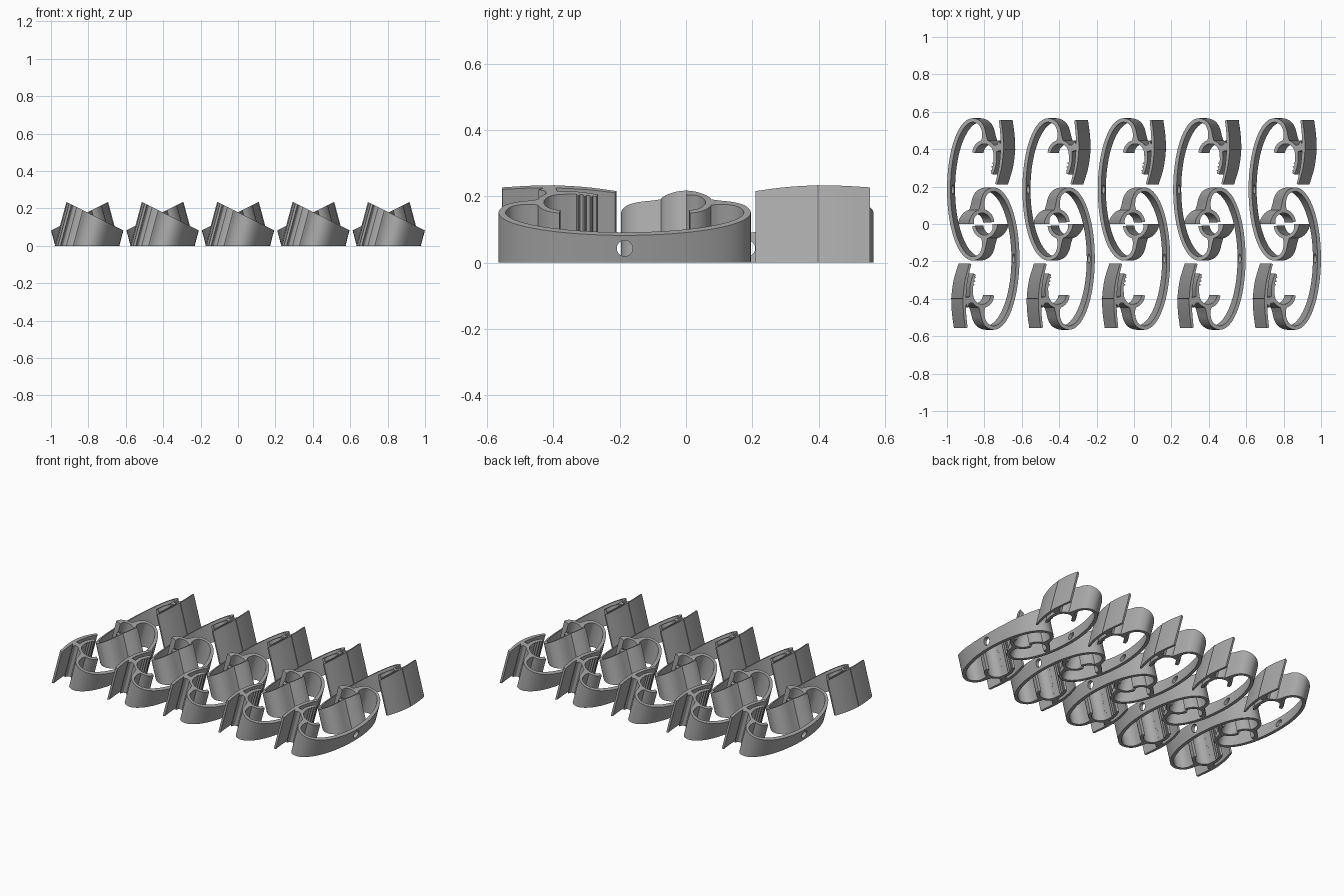
import bpy, bmesh, math
from mathutils import Vector

if "Cube" in bpy.data.objects:
    bpy.data.objects.remove(bpy.data.objects["Cube"])

LEAN = 0.268      # sideways shift per unit of height
PITCH = 0.403     # spacing of the clip pairs

grey = bpy.data.materials.new("plain grey")
grey.diffuse_color = (0.40, 0.40, 0.40, 1)
grey.use_nodes = True
grey.node_tree.nodes["Principled BSDF"].inputs["Base Color"].default_value = grey.diffuse_color


def top_height(u):
    # slanted top plane, met along the leaning direction
    return (0.179 - 0.5 * u) / 1.134


def smooth_path(pts, steps=6):
    # Catmull-Rom through (u, y, half width)
    p = [Vector(q) for q in pts]
    p = [2 * p[0] - p[1]] + p + [2 * p[-1] - p[-2]]
    out = []
    for i in range(1, len(p) - 2):
        a, b, c, d = p[i - 1:i + 3]
        for k in range(steps):
            t = k / steps
            out.append(0.5 * (2 * b + (c - a) * t + (2 * a - 5 * b + 4 * c - d) * t * t
                              + (3 * b - a - 3 * c + d) * t ** 3))
    return out + [p[-2]]


def ribbon(name, path):
    # leaning wall with a flat base and a slanted top
    left, right = [], []
    for i, p in enumerate(path):
        t = (path[min(i + 1, len(path) - 1)] - path[max(i - 1, 0)]).xy.normalized()
        n = Vector((-t.y, t.x)) * p.z
        left.append(p.xy + n)
        right.append(p.xy - n)
    bm = bmesh.new()
    rows = []
    for l, r in zip(left, right):
        row = []
        for q in (l, r):
            z = top_height(q.x)
            row.append(bm.verts.new((q.x, q.y, 0)))
            row.append(bm.verts.new((q.x + LEAN * z, q.y, z)))
        rows.append(row)
    for a, b in zip(rows, rows[1:]):
        for i, j in ((0, 1), (1, 3), (3, 2), (2, 0)):
            bm.faces.new((a[i], a[j], b[j], b[i]))
    for row in (rows[0], rows[-1]):
        bm.faces.new((row[0], row[1], row[3], row[2]))
    bmesh.ops.recalc_face_normals(bm, faces=bm.faces)
    me = bpy.data.meshes.new(name)
    bm.to_mesh(me)
    bm.free()
    me.materials.append(grey)
    ob = bpy.data.objects.new(name, me)
    bpy.context.collection.objects.link(ob)
    return ob


def cup_path(cy, a0, a1, bulb):
    # half-round gripping cup, optionally swollen at its first end
    out = []
    for i in range(25):
        a = math.radians(a0 + (a1 - a0) * i / 24)
        w = 0.010 + (0.006 * max(0, 1 - i / 5) if bulb else 0)
        out.append(Vector((-0.055 + 0.064 * math.cos(a), cy + 0.064 * math.sin(a), w)))
    return out


# large spring ring: half ellipse with both ends curling into the necks
MID, W = -0.185, 0.0105
curl = [(-0.055, 0.258, 0.021), (-0.054, 0.285, 0.013), (-0.046, 0.325, W), (-0.025, 0.356, W)]
ring = [(u, MID + y, w) for u, y, w in curl]
for i in range(13):
    a = math.radians(90 - 15 * i)
    ring.append((0.014 + 0.147 * math.cos(a), MID + 0.370 * math.sin(a), W))
ring += [(u, MID - y, w) for u, y, w in reversed(curl)]
spring = ribbon("spring_ring", smooth_path(ring))

# drilled hole in the ring's outer side
bpy.ops.mesh.primitive_cylinder_add(vertices=24, radius=0.024, depth=0.16,
                                    location=(0.17, MID, 0.043), rotation=(0, math.pi / 2, 0))
cutter = bpy.context.object
cutter.hide_render = True
cutter.data.materials.append(grey)
mod = spring.modifiers.new("hole", "BOOLEAN")
mod.operation, mod.object, mod.solver = "DIFFERENCE", cutter, "EXACT"
bpy.context.view_layer.update()
spring.data = bpy.data.meshes.new_from_object(
    spring.evaluated_get(bpy.context.evaluated_depsgraph_get()))
spring.modifiers.clear()
bpy.data.objects.remove(cutter)

parts = [
    spring,
    ribbon("upper_cup", cup_path(0.005, 185, 5, True)),
    ribbon("lower_cup", cup_path(-0.375, 180, 355, False)),
    # jaw wall running up from the lower cup
    ribbon("jaw_wall", smooth_path([(-0.119, -0.378, 0.010), (-0.120, -0.34, 0.009),
                                    (-0.112, -0.30, 0.008), (-0.100, -0.268, 0.007)])),
    # thumb tab and the web that joins it to the jaw
    ribbon("thumb_tab", smooth_path([(-0.150, -0.555, 0.007), (-0.160, -0.47, 0.008),
                                     (-0.161, -0.39, 0.009), (-0.150, -0.30, 0.008),
                                     (-0.126, -0.212, 0.006)])),
    ribbon("tab_web", smooth_path([(-0.158, -0.42, 0.030), (-0.138, -0.408, 0.018),
                                   (-0.105, -0.402, 0.020)])),
]
# small gripping teeth on the jaw wall
for i in range(3):
    y = -0.325 + 0.02 * i
    parts.append(ribbon("jaw_tooth", [Vector((-0.112 + 0.004 * i, y, 0.007)),
                                      Vector((-0.100 + 0.004 * i, y, 0.001))]))

for ob in parts:
    bpy.ops.object.select_all(action="DESELECT")
    ob.select_set(True)
    bpy.context.view_layer.objects.active = ob
    bpy.ops.object.shade_smooth_by_angle(angle=math.radians(30))

# five pairs, each clip joined by its half-turned twin
for ob in parts:
    for k in range(5):
        for turn in (0, math.pi):
            if k == 0 and turn == 0:
                continue
            twin = ob.copy()
            twin.location.x = (k - 2) * PITCH
            twin.rotation_euler.z = turn
            bpy.context.collection.objects.link(twin)
    ob.location.x = -2 * PITCH
